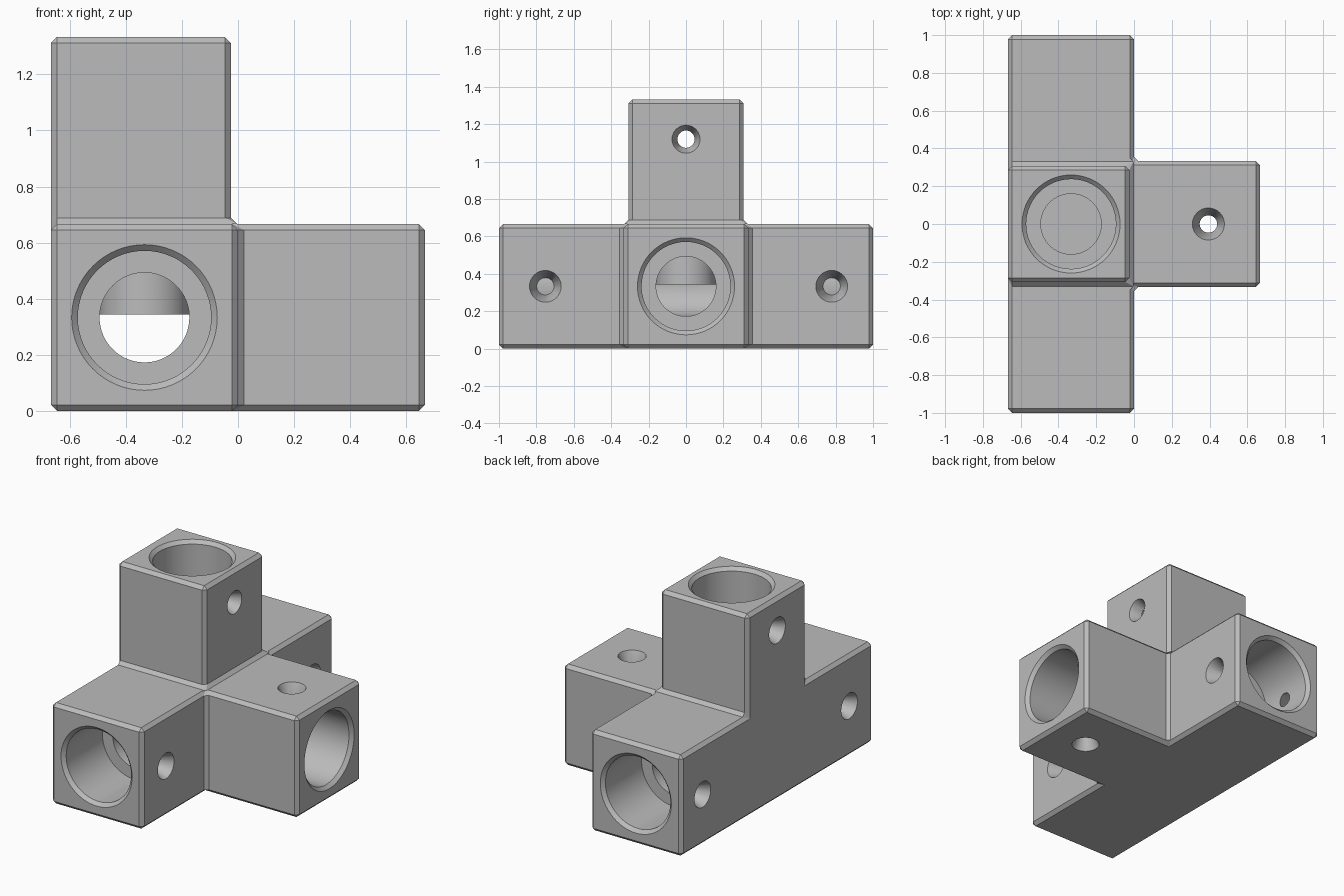
import bpy, bmesh, math
from mathutils import Matrix, Vector

old = bpy.data.objects.get("Cube")
if old:
    bpy.data.objects.remove(old, do_unlink=True)

H = 2 / 3            # width of each square tube
C = H / 2            # bore axis height and sideways offset
CENTRE = Vector((-C, 0, C))

grey = bpy.data.materials.new("plain grey")
grey.use_nodes = True
COLOUR = (0.5, 0.5, 0.5, 1)
grey.diffuse_color = COLOUR
grey.node_tree.nodes["Principled BSDF"].inputs["Base Color"].default_value = COLOUR


def add_object(name, bm):
    bmesh.ops.recalc_face_normals(bm, faces=bm.faces)
    mesh = bpy.data.meshes.new(name)
    bm.to_mesh(mesh)
    bm.free()
    mesh.materials.append(grey)
    obj = bpy.data.objects.new(name, mesh)
    bpy.context.collection.objects.link(obj)
    return obj


def box(name, low, high):
    low, high = Vector(low), Vector(high)
    bm = bmesh.new()
    bmesh.ops.create_cube(bm, size=1)
    bmesh.ops.scale(bm, vec=high - low, verts=bm.verts)
    bmesh.ops.translate(bm, vec=(low + high) / 2, verts=bm.verts)
    return add_object(name, bm)


def lathe(name, profile, axis, origin, sides):
    """Closed solid from (radius, distance) rings along an axis."""
    bm = bmesh.new()
    rings = [[bm.verts.new((r * math.cos(a), r * math.sin(a), d))
              for a in (math.tau * i / sides for i in range(sides))]
             for r, d in profile]
    for lower, upper in zip(rings, rings[1:]):
        for i in range(sides):
            j = (i + 1) % sides
            bm.faces.new((lower[i], lower[j], upper[j], upper[i]))
    bm.faces.new(rings[0])
    bm.faces.new(rings[-1])
    turn = Vector((0, 0, 1)).rotation_difference(Vector(axis)).to_matrix().to_4x4()
    bmesh.ops.transform(bm, matrix=Matrix.Translation(origin) @ turn, verts=bm.verts)
    obj = add_object(name, bm)
    obj.hide_render = True
    return obj


def boolean(target, tool, operation):
    mod = target.modifiers.new(tool.name, "BOOLEAN")
    mod.operation, mod.solver, mod.object = operation, "EXACT", tool


# Square tubes: long bar, side arm and slightly slimmer upright
body = box("corner_connector", (-H, -1, 0), (0, 1, H))
helpers = [box("side_arm", (-C, -C, 0), (H, C, H)),
           box("upright", (-H, -0.308, C), (-0.025, 0.308, 2 * H))]
for tube in helpers:
    tube.hide_render = True
    boolean(body, tube, "UNION")

# Merge flat faces, then chamfer inner and outer edges alike
flat = body.modifiers.new("merge_flat", "DECIMATE")
flat.decimate_type = "DISSOLVE"
flat.angle_limit = math.radians(2)
bevel = body.modifiers.new("chamfer", "BEVEL")
bevel.width, bevel.segments = 0.022, 1
bevel.limit_method = "ANGLE"

# Stepped sockets: chamfered mouth, wide bore, narrow channel to the middle
sockets = [("front_socket", (0, -1, 0), 1, -0.1), ("back_socket", (0, 1, 0), 1, -0.1),
           ("side_socket", (1, 0, 0), 1, 0.01), ("top_socket", (0, 0, 1), 1, 0.01)]
for name, axis, reach, start in sockets:
    end = 1 if axis[1] else 3 * C
    floor = end - 0.4
    profile = [(0.16, start), (0.16, floor), (0.2375, floor),
               (0.2375, end - 0.022), (0.2815, end + 0.022)]
    helpers.append(lathe(name, profile, axis, CENTRE, 64))

# Tapered screw holes through both walls of every tube
taper = [(0.0915, -0.35), (0.046, -0.236), (0.046, 0.236), (0.0915, 0.35)]
screws = [("front_screw", (1, 0, 0), (-C, -0.752, C)),
          ("back_screw", (1, 0, 0), (-C, 0.779, C)),
          ("top_screw", (1, 0, 0), (-C, 0, 1.12)),
          ("side_screw", (0, 0, 1), (0.394, 0, C))]
for name, axis, origin in screws:
    helpers.append(lathe(name, taper, axis, Vector(origin), 32))
for cutter in helpers[2:]:
    boolean(body, cutter, "DIFFERENCE")

# Bake the modifiers and drop the helpers
graph = bpy.context.evaluated_depsgraph_get()
graph.update()
result = bpy.data.meshes.new_from_object(body.evaluated_get(graph))
body.modifiers.clear()
body.data = result
result.materials.clear()
result.materials.append(grey)
for poly in result.polygons:
    poly.material_index = 0
for helper in helpers:
    bpy.data.objects.remove(helper, do_unlink=True)

# Smooth bores, crisp edges
bpy.ops.object.select_all(action="DESELECT")
body.select_set(True)
bpy.context.view_layer.objects.active = body
bpy.ops.object.shade_smooth_by_angle(angle=math.radians(25))
